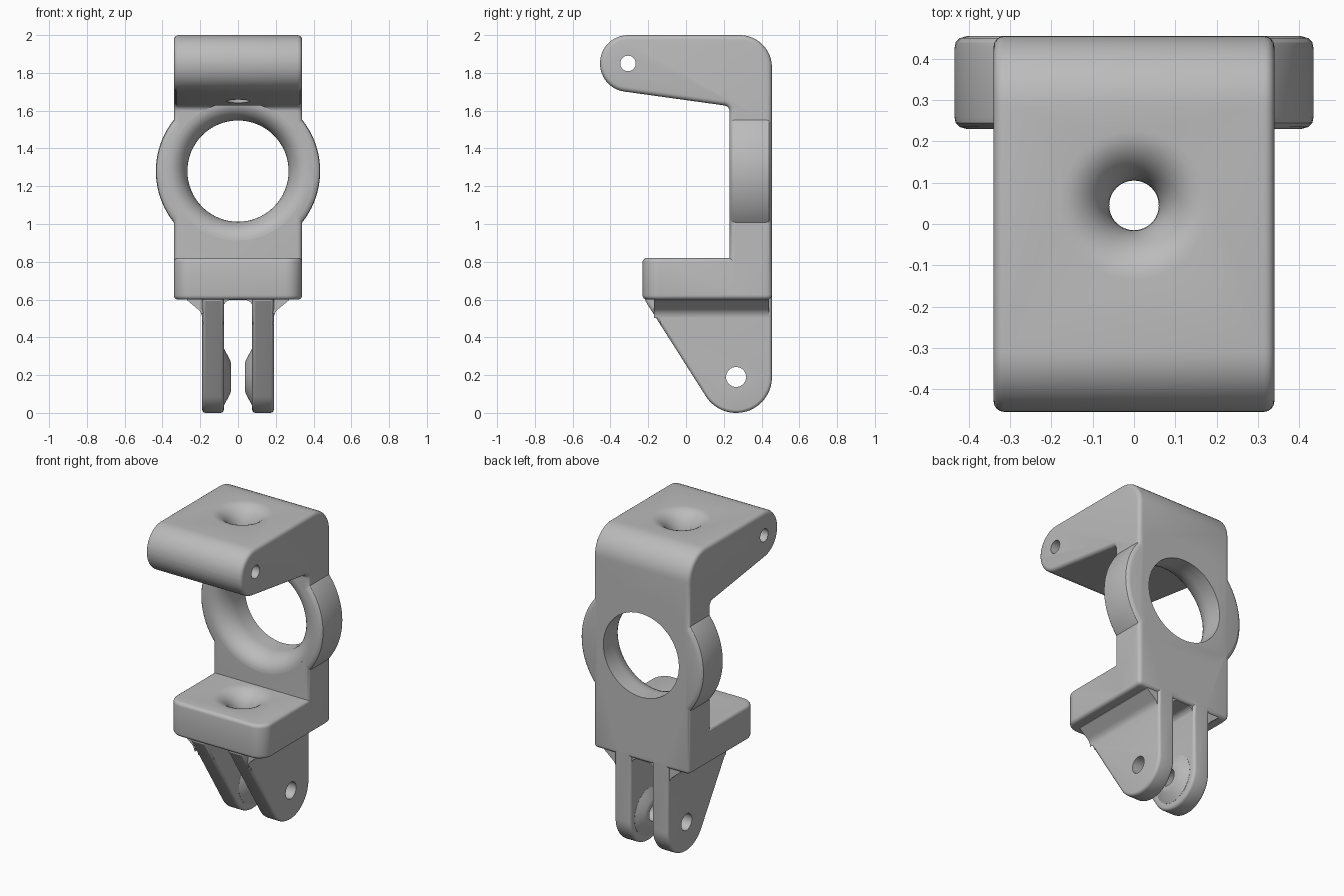
import bpy, bmesh, math
from mathutils import Vector

if "Cube" in bpy.data.objects:
    bpy.data.objects.remove(bpy.data.objects["Cube"])

grey = bpy.data.materials.new("plain grey")
grey.diffuse_color = (0.5, 0.5, 0.5, 1)
grey.use_nodes = True
grey.node_tree.nodes["Principled BSDF"].inputs["Base Color"].default_value = grey.diffuse_color


def place(axis, u, v, t):
    """Map 2D section (u, v) and distance t along an axis into 3D."""
    return {"x": (t, u, v), "y": (u, t, v), "z": (u, v, t)}[axis]


def finish(name, bm):
    bmesh.ops.recalc_face_normals(bm, faces=bm.faces)
    me = bpy.data.meshes.new(name)
    bm.to_mesh(me)
    bm.free()
    me.materials.append(grey)
    ob = bpy.data.objects.new(name, me)
    bpy.context.collection.objects.link(ob)
    return ob


def fillet(corners, n=12):
    """Polygon from (u, v, radius) corners with rounded arcs."""
    out = []
    for i, (u, v, r) in enumerate(corners):
        p = Vector((u, v))
        if r == 0:
            out.append(p)
            continue
        a = (Vector(corners[i - 1][:2]) - p).normalized()
        b = (Vector(corners[(i + 1) % len(corners)][:2]) - p).normalized()
        half = a.angle(b) / 2
        c = p + (a + b).normalized() * r / math.sin(half)
        s = p + a * r / math.tan(half) - c
        e = p + b * r / math.tan(half) - c
        turn = math.pi - 2 * half
        if s.x * e.y - s.y * e.x < 0:
            turn = -turn
        for k in range(n + 1):
            t = turn * k / n
            out.append(c + Vector((s.x * math.cos(t) - s.y * math.sin(t),
                                   s.x * math.sin(t) + s.y * math.cos(t))))
    return out


def apply(ob, mod):
    bpy.context.view_layer.objects.active = ob
    bpy.ops.object.modifier_apply(modifier=mod.name)


def prism(name, corners, axis, t0, t1, bevel=0):
    pts = fillet(corners)
    bm = bmesh.new()
    lo = [bm.verts.new(place(axis, p.x, p.y, t0)) for p in pts]
    hi = [bm.verts.new(place(axis, p.x, p.y, t1)) for p in pts]
    bm.faces.new(lo)
    bm.faces.new(hi)
    for i in range(len(pts)):
        j = (i + 1) % len(pts)
        bm.faces.new((lo[i], lo[j], hi[j], hi[i]))
    ob = finish(name, bm)
    if bevel:
        m = ob.modifiers.new("bevel", "BEVEL")
        m.width, m.segments = bevel, 4
        m.limit_method, m.angle_limit = "ANGLE", math.radians(40)
        apply(ob, m)
    return ob


def lathe(name, profile, axis, cu, cv, n=64):
    """Solid of revolution from (radius, distance) pairs around an axis line."""
    bm = bmesh.new()
    rings = [[bm.verts.new(place(axis, cu + r * math.cos(k * math.tau / n),
                                 cv + r * math.sin(k * math.tau / n), t))
              for k in range(n)] for r, t in profile]
    for a, b in zip(rings, rings[1:]):
        for k in range(n):
            j = (k + 1) % n
            bm.faces.new((a[k], a[j], b[j], b[k]))
    bm.faces.new(rings[0])
    bm.faces.new(rings[-1])
    return finish(name, bm)


def funnel(name, r, flare, depth, surface, out, far, axis, cu, cv):
    """Hole cutter with a rounded mouth; out is the outward sign along the axis."""
    prof = [(r + flare, surface + out * 0.02)]
    for k in range(11):
        a = k / 10 * math.pi / 2
        prof.append((r + flare * (1 - math.sin(a)),
                     surface - out * depth * (1 - math.cos(a))))
    prof.append((r, far))
    return lathe(name, prof, axis, cu, cv)


def combine(body, other, op):
    m = body.modifiers.new("join", "BOOLEAN")
    m.operation, m.solver, m.object = op, "EXACT", other
    apply(body, m)
    bpy.data.objects.remove(other)


# back plate with the overhanging top arm
body = prism("hinge_bracket", [(-.455, 2, .148), (-.455, 1.719, .148), (.23, 1.624, .03),
                               (.23, .6, 0), (.455, .6, 0), (.455, 2, .17)],
             "x", -.34, .34, .025)

parts = []
# ring around the large opening
parts.append(lathe("ring", [(.405, .23), (.422, .235), (.432, .245), (.435, .26),
                            (.435, .425), (.432, .44), (.422, .45), (.405, .455)],
                   "y", 0, 1.28, 96))
# lower shelf
parts.append(prism("shelf", [(-.34, -.23, .09), (.34, -.23, .09), (.34, .43, 0), (-.34, .43, 0)],
                   "z", .6, .82, .022))
# flared root between shelf and lugs, with the rounded slot end
parts.append(prism("lug_root", [(-.27, .625, 0), (-.27, .597, 0), (-.19, .53, .06), (-.19, .47, 0),
                                (-.077, .47, 0), (-.077, .598, .04), (.077, .598, .04), (.077, .47, 0),
                                (.19, .47, 0), (.19, .53, .06), (.27, .597, 0), (.27, .625, 0)],
                   "y", -.135, .44))
# front of the flare, following the sloping lug edge
for s in (-1, 1):
    parts.append(prism("root_front", [(s * .27, .625, 0), (s * .27, .597, 0), (s * .19, .53, .06),
                                      (s * .19, .525, 0), (s * .09, .525, 0), (s * .09, .625, 0)],
                       "y", -.17, -.13))
# two lugs with tapered bosses facing each other
for s in (-1, 1):
    parts.append(prism("lug", [(-.215, .66, 0), (-.215, .592, 0), (.161, 0, .1885),
                               (.455, 0, .1885), (.455, .66, 0)],
                       "x", s * .075, s * .19, .018))
    parts.append(lathe("boss", [(.15, s * .11), (.15, s * .074), (.135, s * .066),
                                (.09, s * .042), (.075, s * .038)], "x", .265, .19))
for p in parts:
    combine(body, p, "UNION")

# openings: ring, vertical bore with rounded mouths, and both pin holes
cuts = [
    funnel("ring_cut", .268, .1, .13, .23, -1, .6, "y", 0, 1.28),
    funnel("arm_cut", .06, .12, .16, 2, 1, 1.5, "z", 0, .045),
    funnel("shelf_cut", .06, .12, .13, .82, 1, .55, "z", 0, .045),
    lathe("arm_pin_cut", [(.041, -.5), (.041, .5)], "x", -.307, 1.85, 32),
    lathe("lug_pin_cut", [(.053, -.5), (.053, .5)], "x", .265, .19, 32),
]
for c in cuts:
    combine(body, c, "DIFFERENCE")

# smooth shading with crisp edges
bpy.ops.object.select_all(action="DESELECT")
body.select_set(True)
bpy.context.view_layer.objects.active = body
bpy.ops.object.shade_smooth_by_angle(angle=math.radians(30))
